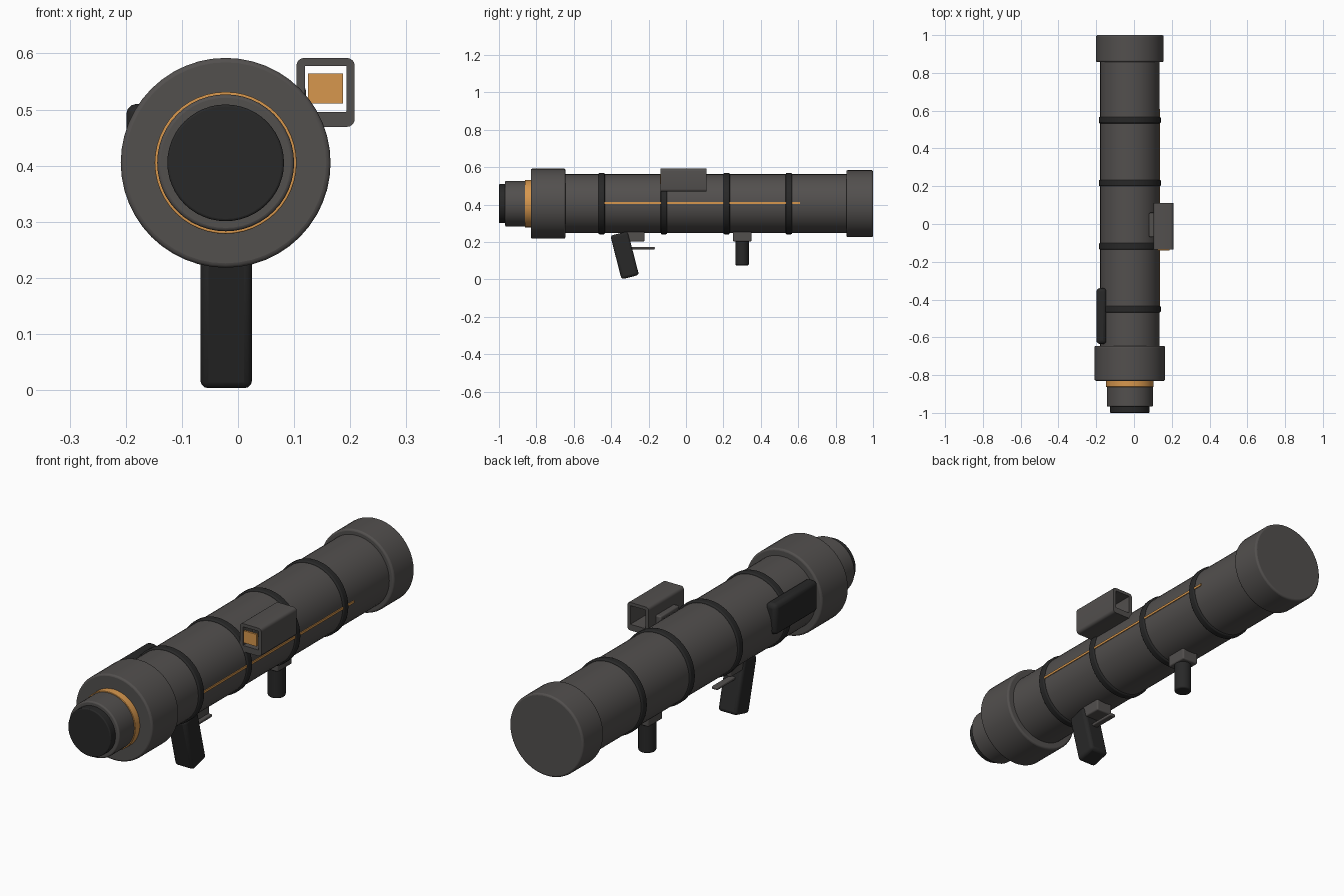
import bpy, bmesh, math
from mathutils import Matrix, Vector

if "Cube" in bpy.data.objects:
    bpy.data.objects.remove(bpy.data.objects["Cube"])


def material(name, rgb):
    m = bpy.data.materials.new(name)
    m.diffuse_color = (*rgb, 1)
    m.use_nodes = True
    m.node_tree.nodes["Principled BSDF"].inputs["Base Color"].default_value = m.diffuse_color
    return m


GREY = material("gunmetal grey", (0.085, 0.079, 0.076))
DARK = material("rubber black", (0.021, 0.021, 0.021))
ORANGE = material("warm orange", (0.68, 0.31, 0.075))
CX, CZ = -0.022, 0.405      # tube axis


def finish(name, bm, mat, bevel=0.0, segments=3):
    me = bpy.data.meshes.new(name)
    bmesh.ops.recalc_face_normals(bm, faces=bm.faces)
    bm.to_mesh(me)
    bm.free()
    ob = bpy.data.objects.new(name, me)
    bpy.context.collection.objects.link(ob)
    me.materials.append(mat)
    if bevel:
        b = ob.modifiers.new("bevel", 'BEVEL')
        b.width, b.segments, b.limit_method = bevel, segments, 'ANGLE'
        b.angle_limit = math.radians(40)
    bpy.ops.object.select_all(action='DESELECT')
    ob.select_set(True)
    bpy.context.view_layer.objects.active = ob
    bpy.ops.object.shade_smooth_by_angle(angle=math.radians(35))
    return ob


def barrel(name, y0, y1, r, mat, bevel=0.006):
    """Cylinder along y on the tube axis."""
    bm = bmesh.new()
    bmesh.ops.create_cone(bm, cap_ends=True, segments=48, radius1=r, radius2=r, depth=y1 - y0,
                          matrix=Matrix.Translation((CX, (y0 + y1) / 2, CZ)) @ Matrix.Rotation(math.pi / 2, 4, 'X'))
    return finish(name, bm, mat, bevel)


def box(name, lo, hi, mat, bevel=0.0, tilt=0.0):
    lo, hi = Vector(lo), Vector(hi)
    bm = bmesh.new()
    bmesh.ops.create_cube(bm, size=1, matrix=Matrix.Translation((lo + hi) / 2)
                          @ Matrix.Rotation(tilt, 4, 'X') @ Matrix.Diagonal((*(hi - lo), 1)))
    return finish(name, bm, mat, bevel)


# Launch tube and its collars
barrel("launch_tube", -0.66, 0.87, 0.157, GREY, 0)
barrel("front_collar", -0.83, -0.645, 0.187, GREY, 0.008)
barrel("rear_collar", 0.857, 1.0, 0.179, GREY, 0.008)
barrel("front_accent_ring", -0.862, -0.825, 0.1265, ORANGE, 0.002)
barrel("front_sleeve", -0.967, -0.855, 0.122, GREY, 0.006)
barrel("front_cap", -1.0, -0.96, 0.104, DARK, 0.004)

# Rubber bands round the tube
for i, y in enumerate((-0.451, -0.118, 0.217, 0.55)):
    barrel(f"tube_band_{i + 1}", y - 0.017, y + 0.017, 0.164, DARK, 0.006)

# Side stripe
box("side_stripe", (0.130, -0.435, 0.404), (0.1385, 0.61, 0.414), ORANGE)

# Pistol grip, trigger housing and trigger bar
box("pistol_grip", (-0.067, -0.376, 0.008), (0.025, -0.280, 0.249), DARK, 0.014, math.radians(14.4))
box("trigger_housing", (-0.062, -0.32, 0.203), (0.018, -0.222, 0.262), GREY, 0.006)
box("trigger_bar", (-0.036, -0.33, 0.160), (-0.008, -0.167, 0.173), GREY, 0.004)

# Forward grip on its mount
box("foregrip_mount", (-0.062, 0.25, 0.203), (0.018, 0.35, 0.262), GREY, 0.006)
bm = bmesh.new()
bmesh.ops.create_cone(bm, cap_ends=True, segments=32, radius1=0.036, radius2=0.036, depth=0.14,
                      matrix=Matrix.Translation((CX, 0.3, 0.145)))
finish("foregrip", bm, DARK, 0.006)

# Cheek pad on the left side
box("cheek_pad", (-0.199, -0.635, 0.375), (-0.145, -0.34, 0.51), DARK, 0.018)

# Sight: hollow rounded housing, open at both ends
X0, X1, Z0, Z1, Y0, Y1 = 0.104, 0.208, 0.469, 0.592, -0.135, 0.11


def rounded(x0, x1, z0, z1, r):
    pts = []
    for k, (cx, cz) in enumerate(((x1 - r, z1 - r), (x0 + r, z1 - r), (x0 + r, z0 + r), (x1 - r, z0 + r))):
        for s in range(5):
            a = math.pi / 2 * (k + s / 4)
            pts.append((cx + r * math.cos(a), cz + r * math.sin(a)))
    return pts


bm = bmesh.new()
outer = rounded(X0, X1, Z0, Z1, 0.014)
inner = rounded(0.119, 0.193, 0.496, 0.578, 0.001)
rings = [[bm.verts.new((x, y, z)) for x, z in loop]
         for loop, y in ((outer, Y0), (outer, Y1), (inner, Y1), (inner, Y0))]
for a, b in zip(rings, rings[1:] + rings[:1]):
    for i in range(len(a)):
        j = (i + 1) % len(a)
        bm.faces.new((a[i], a[j], b[j], b[i]))
finish("sight_housing", bm, GREY)
box("sight_lens", (0.125, -0.139, 0.511), (0.187, -0.130, 0.564), ORANGE)
box("sight_mount", (0.08, -0.07, 0.462), (0.121, 0.06, 0.54), GREY, 0.006)
